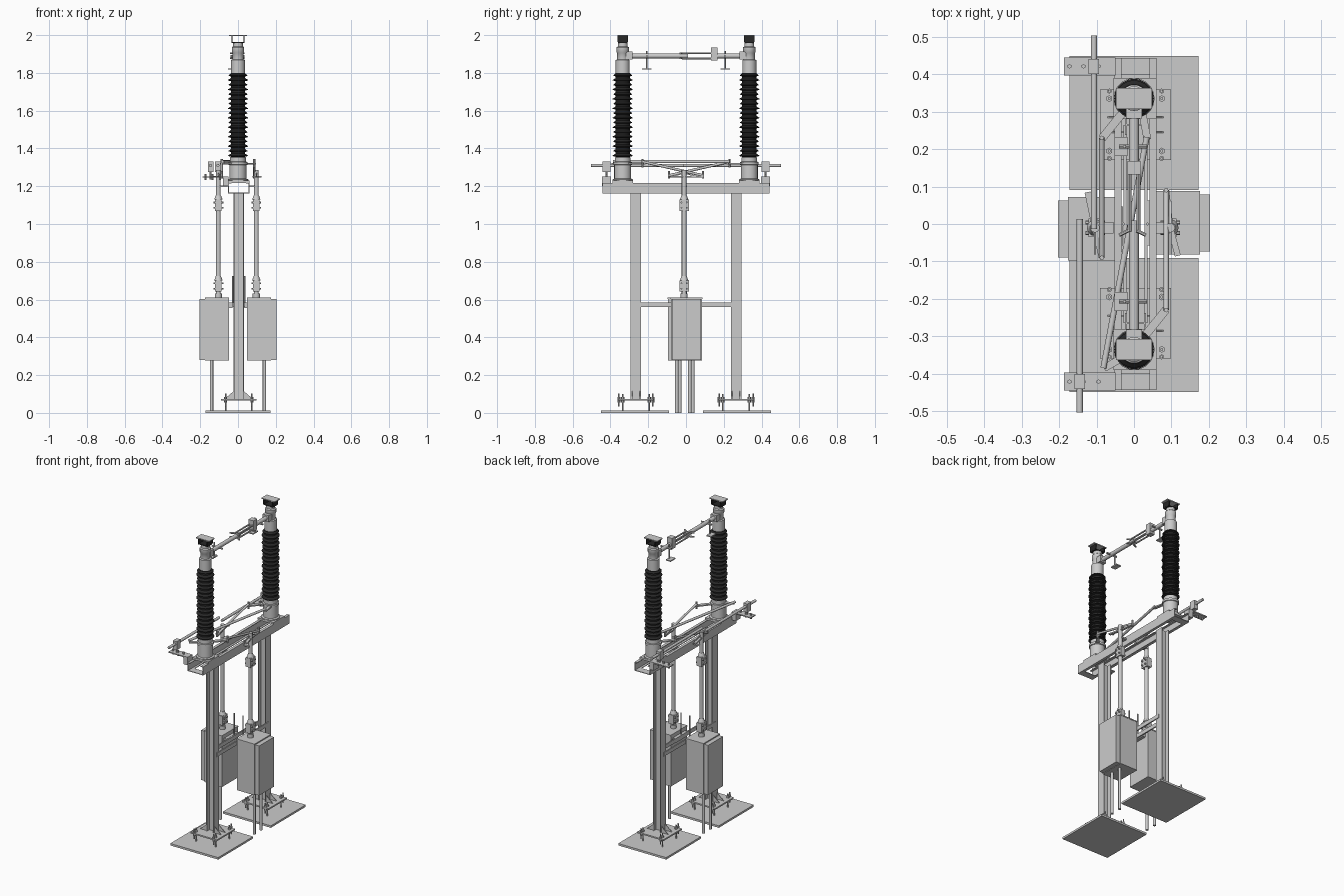
import bpy, bmesh, math
from mathutils import Vector

if "Cube" in bpy.data.objects:
    bpy.data.objects.remove(bpy.data.objects["Cube"])

black = bpy.data.materials.new("dark_glaze")
black.diffuse_color = (0.02, 0.02, 0.02, 1)
black.use_nodes = True
black.node_tree.nodes["Principled BSDF"].inputs["Base Color"].default_value = black.diffuse_color


def finish(name, bm, mat=None, smooth=False):
    bmesh.ops.recalc_face_normals(bm, faces=bm.faces)
    me = bpy.data.meshes.new(name)
    bm.to_mesh(me)
    bm.free()
    ob = bpy.data.objects.new(name, me)
    bpy.context.collection.objects.link(ob)
    if mat:
        me.materials.append(mat)
    if smooth:
        bpy.ops.object.select_all(action='DESELECT')
        ob.select_set(True)
        bpy.context.view_layer.objects.active = ob
        bpy.ops.object.shade_smooth_by_angle(angle=math.radians(40))
    return ob


def box(name, x0, x1, y0, y1, z0, z1, mat=None):
    bm = bmesh.new()
    bmesh.ops.create_cube(bm, size=1)
    for v in bm.verts:
        v.co = Vector(((x0 + x1) / 2 + v.co.x * (x1 - x0), (y0 + y1) / 2 + v.co.y * (y1 - y0),
                       (z0 + z1) / 2 + v.co.z * (z1 - z0)))
    return finish(name, bm, mat)


def rod(name, a, b, r, seg=12):
    a, b = Vector(a), Vector(b)
    bm = bmesh.new()
    bmesh.ops.create_cone(bm, cap_ends=True, segments=seg, radius1=r, radius2=r, depth=(b - a).length)
    q = Vector((0, 0, 1)).rotation_difference(b - a)
    for v in bm.verts:
        v.co = q @ v.co + (a + b) / 2
    return finish(name, bm, smooth=seg > 6)


def bar(name, a, b, w, t):
    """Flat bar between two points: w wide sideways, t thick."""
    a, b = Vector(a), Vector(b)
    d = (b - a).normalized()
    s = d.cross(Vector((0, 0, 1))).normalized()
    n = s.cross(d)
    bm = bmesh.new()
    bmesh.ops.create_cube(bm, size=1)
    for v in bm.verts:
        v.co = (a + b) / 2 + d * v.co.x * (b - a).length + s * v.co.y * w + n * v.co.z * t
    return finish(name, bm)


def lathe(name, x, y, profile, seg=20, mat=None):
    bm = bmesh.new()
    rings = [[bm.verts.new((x + r * math.cos(math.tau * i / seg), y + r * math.sin(math.tau * i / seg), z))
              for i in range(seg)] for r, z in profile]
    for p, q in zip(rings, rings[1:]):
        for i in range(seg):
            bm.faces.new((p[i], p[(i + 1) % seg], q[(i + 1) % seg], q[i]))
    bm.faces.new(rings[0])
    bm.faces.new(rings[-1])
    return finish(name, bm, mat, True)


def prism(name, pts, offset):
    """Polygon of 3D points extruded by an offset."""
    bm = bmesh.new()
    f = bm.faces.new([bm.verts.new(p) for p in pts])
    g = bmesh.ops.extrude_face_region(bm, geom=[f])
    bmesh.ops.translate(bm, vec=offset, verts=[v for v in g['geom'] if isinstance(v, bmesh.types.BMVert)])
    return finish(name, bm)


CX = 0.004
for s in (-1, 1):
    cy = s * 0.265
    # foundation plate, foot plate, gussets, anchor bolts
    box("foundation_plate", -0.172, 0.172, s * 0.27 - 0.179, s * 0.27 + 0.179, 0, 0.013)
    box("foot_plate", CX - 0.095, CX + 0.095, cy - 0.094, cy + 0.094, 0.065, 0.074)
    for k in (-1, 1):
        for o in (-0.022, 0.018):
            prism("foot_gusset", [(CX + k * 0.027, cy + o, 0.074), (CX + k * 0.075, cy + o, 0.074),
                                  (CX + k * 0.027, cy + o, 0.115)], (0, 0.004, 0))
        for j in (-1, 1):
            bx, by = CX + k * 0.07, cy + j * 0.07
            rod("anchor_bolt", (bx, by, 0.01), (bx, by, 0.1), 0.004, 8)
            for z in (0.055, 0.074):
                rod("anchor_nut", (bx, by, z), (bx, by, z + 0.01), 0.009, 6)
            rod("levelling_stud", (bx, cy + j * 0.09, 0.035), (bx, cy + j * 0.09, 0.102), 0.004, 8)
            rod("levelling_nut", (bx, cy + j * 0.09, 0.055), (bx, cy + j * 0.09, 0.085), 0.007, 6)
    # H-section column
    h, t = 0.0275, 0.005
    sec = [(-h, -h), (-h, h), (t - h, h), (t - h, t / 2), (h - t, t / 2), (h - t, h),
           (h, h), (h, -h), (h - t, -h), (h - t, -t / 2), (t - h, -t / 2), (t - h, -h)]
    prism("column", [(CX + x, cy + y, 0.074) for x, y in sec], (0, 0, 1.09))
    # top beam channel
    xo = CX + s * 0.056
    xs = [(xo, 1.162), (xo - s * 0.018, 1.162), (xo - s * 0.018, 1.166), (xo - s * 0.004, 1.166),
          (xo - s * 0.004, 1.214), (xo - s * 0.018, 1.214), (xo - s * 0.018, 1.218), (xo, 1.218)]
    prism("top_beam_channel", [(x, -0.443, z) for x, z in xs], (0, 0.886, 0))
    box("beam_end_tie", -0.05, 0.058, s * 0.42 - 0.022, s * 0.42 + 0.022, 1.162, 1.166)
    # insulator post with bearing base and caps
    y = s * 0.335
    box("bearing_plate", -0.055, 0.06, y - 0.055, y + 0.055, 1.218, 1.23)
    lathe("bearing_housing", 0, y, [(0.055, 1.23), (0.055, 1.236), (0.045, 1.24), (0.045, 1.312),
                                    (0.05, 1.314), (0.05, 1.328), (0.042, 1.33), (0.042, 1.352)])
    prof = [(0.04, 1.35)]
    n, p = 18, 0.45 / 18
    for i in range(n):
        z = 1.35 + i * p
        big = 0.053 if i % 2 == 0 else 0.049
        prof += [(0.038, z + 0.006), (big, z + 0.010), (big, z + 0.013), (0.038, z + 0.022)]
    lathe("insulator", 0, y, prof + [(0.038, 1.80)], 20, black)
    lathe("insulator_cap", 0, y, [(0.037, 1.80), (0.037, 1.868), (0.029, 1.872), (0.029, 1.905), (0.033, 1.91),
                                  (0.033, 1.935), (0.026, 1.94), (0.026, 1.96)])
    # open terminal head
    box("terminal_top", -0.048, 0.048, y - 0.028, y + 0.028, 1.994, 2.0)
    box("terminal_base", -0.034, 0.034, y - 0.026, y + 0.026, 1.958, 1.963, black)
    for k in (-1, 1):
        box("terminal_side", k * 0.032 - 0.003, k * 0.032 + 0.003, y - 0.027, y + 0.027, 1.963, 1.994, black)
    # arcing horn below the arm
    yh = s * 0.207
    rod("horn_stem", (-0.025, yh, 1.82), (-0.025, yh, 1.915), 0.004, 8)
    rod("horn_cross", (-0.04, yh, 1.888), (0.035, yh, 1.888), 0.006, 8)
    box("horn_foot", -0.052, -0.018, yh - 0.025, yh + 0.025, 1.817, 1.824)
    # earthing pipe with clamp bracket
    xp = -0.107 if s > 0 else -0.145
    rod("earthing_pipe", (xp, s * 0.503, 1.31), (xp, -s * 0.013, 1.31), 0.0085)
    y0, y1 = s * 0.421 - 0.024, s * 0.421 + 0.024
    box("pipe_bracket", -0.187, -0.077, y0, y1, 1.245, 1.252)
    box("pipe_bracket_arm", -0.08, -0.05, y0, y1, 1.2, 1.252)
    box("pipe_clamp", xp - 0.014, xp + 0.014, y0 + 0.004, y1 - 0.004, 1.275, 1.33)
    rod("clamp_stud", (xp, s * 0.421, 1.235), (xp, s * 0.421, 1.28), 0.005, 8)
    for x in (-0.172, -0.135, -0.095):
        rod("bracket_bolt", (x, s * 0.421, 1.232), (x, s * 0.421, 1.265), 0.006, 6)

# current arm: two tubes, jaw block and contact fingers
rod("arm_tube_front", (0, -0.32, 1.89), (0, 0.01, 1.89), 0.013, 16)
rod("arm_tube_rear", (0, 0.15, 1.89), (0, 0.32, 1.89), 0.013, 16)
box("jaw_block", -0.018, 0.018, 0.132, 0.168, 1.865, 1.935)
for k in (-1, 1):
    for z in (1.877, 1.904):
        rod("contact_finger", (k * 0.012, 0.14, z), (k * 0.012, -0.02, z), 0.005, 8)
        rod("finger_tip", (k * 0.012 - 0.004, -0.018, z), (k * 0.036 - 0.004, -0.03, z), 0.005, 8)
for s in (-1, 1):
    box("arm_clamp", -0.022, 0.022, s * 0.3 - 0.018, s * 0.3 + 0.018, 1.87, 1.912)

# drive cabinets, conduits, vertical shafts, cranks and links
for s in (-1, 1):
    yc = 0.003 if s > 0 else -0.013
    X = lambda a, b: (min(s * a, s * b), max(s * a, s * b))
    box("cabinet", *X(0.048, 0.174), yc - 0.083, yc + 0.083, 0.277, 0.605)
    box("cabinet_door", *X(0.174, 0.203), yc - 0.076, yc + 0.076, 0.28, 0.602)
    box("cabinet_roof", *X(0.048, 0.176), yc - 0.085, yc + 0.085, 0.603, 0.61)
    box("cabinet_mount", *X(0.03, 0.05), yc - 0.06, yc + 0.06, 0.555, 0.585)
    for o in (-0.036, 0.033):
        rod("conduit", (s * 0.14, yc + o, 0), (s * 0.14, yc + o, 0.28), 0.009)
    xs, ys = (0.097, -0.01) if s > 0 else (-0.104, -0.01)
    rod("shaft_gland", (xs, ys, 0.605), (xs, ys, 0.632), 0.019, 16)
    rod("drive_shaft", (xs, ys, 0.61), (xs, ys, 1.285), 0.0125, 16)
    for z, up in ((0.642, 1), (1.07, 1)):
        box("coupling", xs - 0.017, xs + 0.017, ys - 0.025, ys + 0.025, z, z + 0.06)
        lathe("coupling_neck", xs, ys, [(0.022, z + 0.06), (0.014, z + 0.082)], 12)
        for o in (-0.014, 0.014):
            for zz in (z + 0.016, z + 0.044):
                rod("coupling_bolt", (xs - 0.026, ys + o, zz), (xs + 0.026, ys + o, zz), 0.005, 6)
    # crank on shaft, sloping link, lever on insulator base
    ye = s * 0.09
    xl = s * 0.086
    bar("shaft_crank", (xs, ys, 1.25), (xl, ye, 1.25), 0.016, 0.008)
    bar("crank_tail", (xs, ys, 1.25), (xs + s * 0.02, -s * 0.085, 1.25), 0.016, 0.008)
    for o in (-0.05, 0.05):
        bar("crank_brace", (xs, ys, 1.27), (xs, ys + o * 1.4, 1.25), 0.006, 0.006)
    rod("link_rod", (xl, ye, 1.257), (xl, -s * 0.23, 1.33), 0.007)
    rod("link_pin", (xl, ye, 1.24), (xl, ye, 1.28), 0.006, 8)
    rod("link_pin", (xl, -s * 0.23, 1.3), (xl, -s * 0.23, 1.345), 0.006, 8)
    bar("post_lever", (xl, -s * 0.228, 1.32), (s * 0.02, -s * 0.31, 1.32), 0.022, 0.008)
    bar("shaft_guide", (s * 0.055, ys, 1.2), (xs, ys, 1.2), 0.03, 0.01)
    xv = CX + s * 0.032
    rod("cable_rod", (xv, 0, 0.56), (xv, 0, 0.725), 0.004, 8)

# cross link between the two posts
rod("cross_link", (-0.082, -0.385, 1.33), (0.034, 0.232, 1.33), 0.008)
bar("cross_lever_front", (-0.08, -0.385, 1.32), (-0.01, -0.345, 1.32), 0.02, 0.008)
bar("cross_lever_rear", (0.036, 0.225, 1.32), (0.02, 0.31, 1.32), 0.02, 0.008)

# horizontal braces between the columns
for x in (-0.028, 0.028):
    box("column_brace", CX + x - 0.004, CX + x + 0.004, -0.265, 0.265, 0.56, 0.585)
